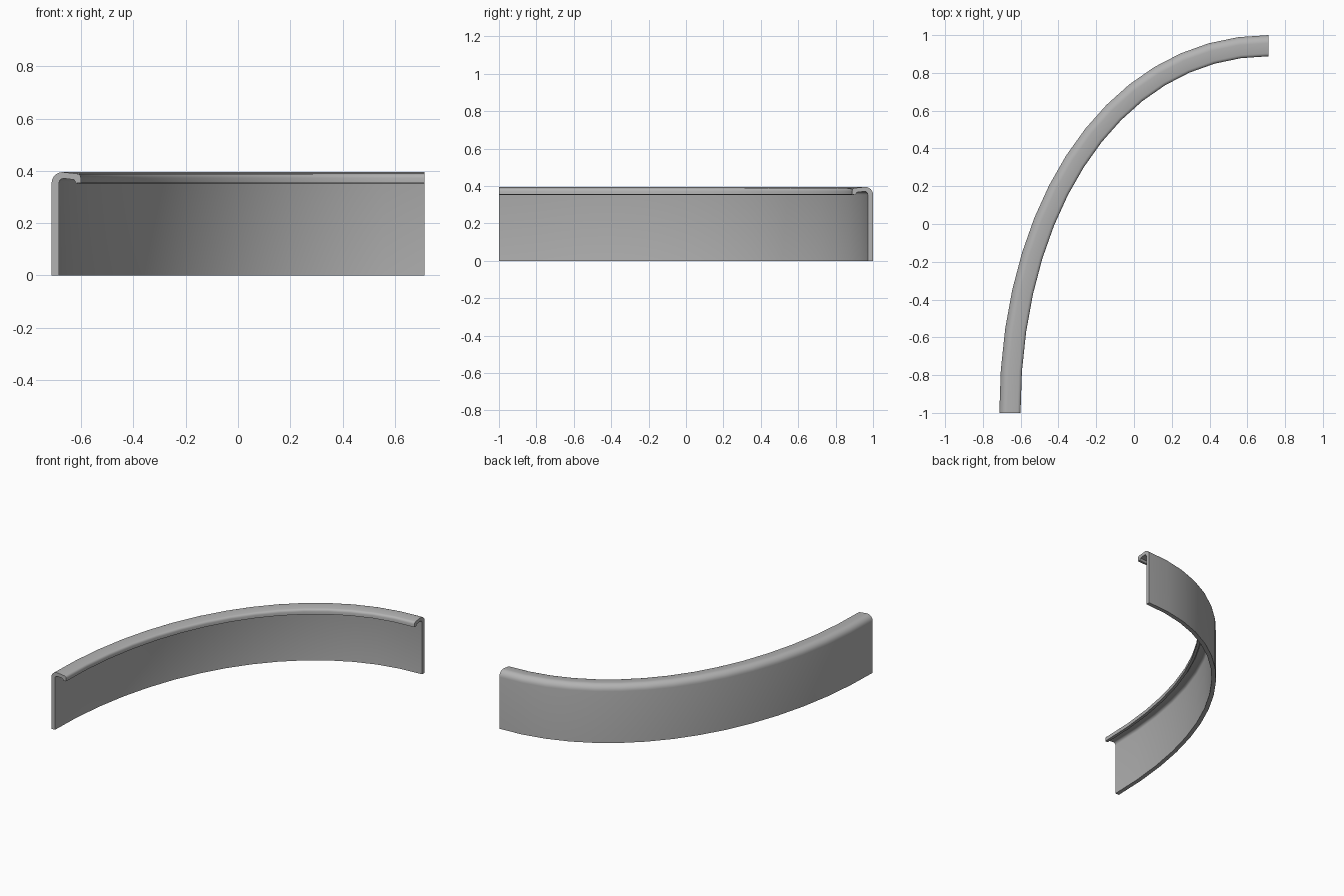
import bpy
import bmesh
import math
from mathutils import Vector

if "Cube" in bpy.data.objects:
    bpy.data.objects.remove(bpy.data.objects["Cube"], do_unlink=True)

# Plain grey material
grey = bpy.data.materials.new("plain grey")
grey.use_nodes = True
colour = (0.45, 0.45, 0.45, 1)
grey.diffuse_color = colour
grey.node_tree.nodes["Principled BSDF"].inputs["Base Color"].default_value = colour

# Plan path of the outer face: a quarter arc as one Bezier
HALF_X, SEGMENTS, HANDLE = 0.713, 15, 0.58
p0 = Vector((-HALF_X, -1))
p3 = Vector((HALF_X, 1))
p1 = p0 + Vector((0, 2 * HANDLE))
p2 = p3 - Vector((2 * HALF_X * HANDLE, 0))


def path(t):
    """Point on the path and its inward normal."""
    s = 1 - t
    point = s**3 * p0 + 3 * s * s * t * p1 + 3 * s * t * t * p2 + t**3 * p3
    along = s * s * (p1 - p0) + 2 * s * t * (p2 - p1) + t * t * (p3 - p2)
    along.normalize()
    return point, Vector((along.y, -along.x))


def arc(cx, cz, radius, start, end, steps):
    angles = [math.radians(start + (end - start) * i / steps) for i in range(steps + 1)]
    return [(cx + radius * math.cos(a), cz + radius * math.sin(a)) for a in angles]


# Cross-section (inward offset, height): thin wall, rounded shoulder, hooked lip
WALL, LIP, TOP = 0.028, 0.112, 0.395
profile = [(WALL, 0), (0, 0)]
profile += arc(0.042, TOP - 0.042, 0.042, 180, 90, 6)
profile += arc(LIP - 0.016, TOP - 0.022, 0.016, 90, 0, 3)
profile += [(LIP, 0.354), (LIP - 0.018, 0.352), (LIP - 0.026, 0.366)]
profile += arc(0.046, TOP - 0.042, 0.018, 90, 180, 3)

# Sweep the section along the path
bm = bmesh.new()
rings = []
for i in range(SEGMENTS + 1):
    point, inward = path(i / SEGMENTS)
    ring = []
    for offset, height in profile:
        spot = point + inward * offset
        ring.append(bm.verts.new((spot.x, spot.y, height)))
    rings.append(ring)
for a, b in zip(rings, rings[1:]):
    for j in range(len(profile)):
        k = (j + 1) % len(profile)
        bm.faces.new((a[j], a[k], b[k], b[j]))
bm.faces.new(rings[0])
bm.faces.new(rings[-1])
bmesh.ops.recalc_face_normals(bm, faces=bm.faces)

mesh = bpy.data.meshes.new("curved_edge_panel")
bm.to_mesh(mesh)
bm.free()
mesh.materials.append(grey)
panel = bpy.data.objects.new("curved_edge_panel", mesh)
bpy.context.collection.objects.link(panel)

# Smooth curve with crisp end and bottom edges
bpy.ops.object.select_all(action='DESELECT')
panel.select_set(True)
bpy.context.view_layer.objects.active = panel
bpy.ops.object.shade_smooth_by_angle(angle=math.radians(35))
